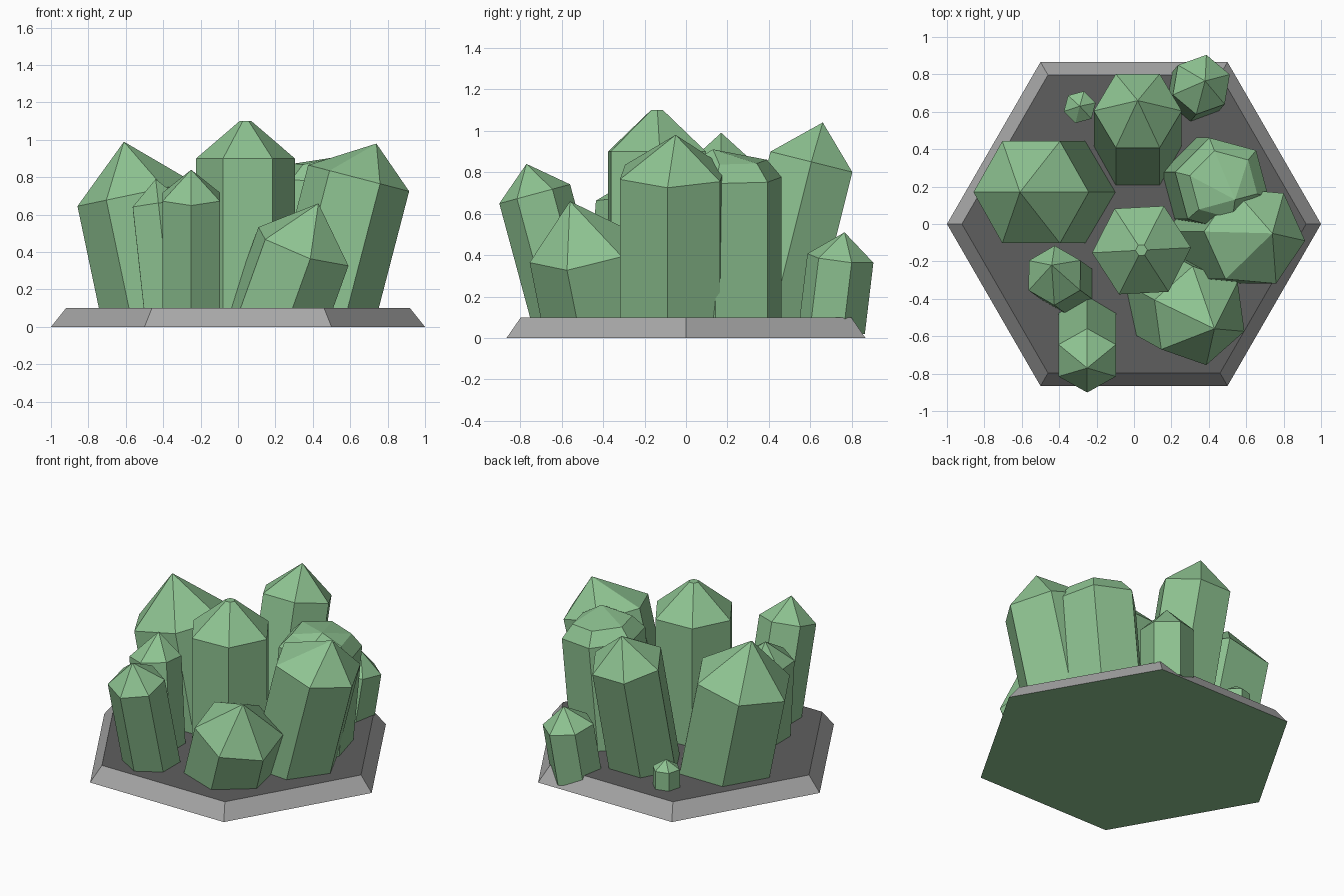
import bpy, bmesh, math
from mathutils import Vector, Matrix

cube = bpy.data.objects.get("Cube")
if cube:
    bpy.data.objects.remove(cube)


def material(name, rgb):
    m = bpy.data.materials.new(name)
    m.use_nodes = True
    col = (*rgb, 1)
    m.diffuse_color = col
    m.node_tree.nodes["Principled BSDF"].inputs["Base Color"].default_value = col
    return m


GREEN = material("crystal green", (0.27, 0.545, 0.284))
RIM = material("rim grey", (0.39, 0.39, 0.39))
FLOOR = material("floor dark grey", (0.114, 0.114, 0.114))


def finish(name, bm, mats):
    bmesh.ops.recalc_face_normals(bm, faces=bm.faces)
    me = bpy.data.meshes.new(name)
    bm.to_mesh(me)
    bm.free()
    for m in mats:
        me.materials.append(m)
    ob = bpy.data.objects.new(name, me)
    bpy.context.collection.objects.link(ob)
    return ob


def bridge(bm, low, high):
    n = len(low)
    for i in range(n):
        bm.faces.new((low[i], low[(i + 1) % n], high[(i + 1) % n], high[i]))


def crystal(name, shoulder, radius, tip, lean=(0, 0), phase=0, cap=None, foot=0.02):
    """Six-sided leaning prism; cap = (radius scale, rise) adds a blunt upper ring."""
    bm = bmesh.new()
    axis = Vector((lean[0], lean[1], 1))
    turn = Vector((0, 0, 1)).rotation_difference(axis.normalized()).to_matrix()

    def ring(centre, r):
        pts = []
        for i in range(6):
            a = math.radians(phase + 60 * i)
            pts.append(Vector(centre) + turn @ Vector((r * math.cos(a), r * math.sin(a), 0)))
        return pts

    top_pts = ring(shoulder, radius)
    # slide the shoulder ring down the axis to a level foot
    low = [bm.verts.new(p - axis * (p.z - foot)) for p in top_pts]
    top = [bm.verts.new(p) for p in top_pts]
    bm.faces.new(low[::-1])
    bridge(bm, low, top)
    if cap:
        upper = [bm.verts.new(p) for p in ring(Vector(shoulder) + axis * cap[1], radius * cap[0])]
        bridge(bm, top, upper)
        top = upper
    if tip is None:
        bm.faces.new(top)
    else:
        apex = bm.verts.new(tip)
        for i in range(6):
            bm.faces.new((top[i], top[(i + 1) % 6], apex))
    return finish(name, bm, [GREEN])


# Hexagonal base with sloping rim, dark floor and green underside
bm = bmesh.new()
bmesh.ops.create_cone(bm, cap_ends=True, segments=6, radius1=1, radius2=0.92, depth=0.1,
                      matrix=Matrix.Translation((0, 0, 0.05)) @ Matrix.Rotation(math.radians(30), 4, 'Z'))
if max(v.co.x for v in bm.verts) < 0.95:
    bmesh.ops.rotate(bm, verts=bm.verts, matrix=Matrix.Rotation(math.radians(30), 3, 'Z'))
bm.normal_update()
for f in bm.faces:
    f.material_index = 1 if f.normal.z > 0.9 else 2 if f.normal.z < -0.9 else 0
finish("base", bm, [RIM, FLOOR, GREEN])

# Large crystals
crystal("centre_crystal", (0.04, -0.14, 0.9), 0.265, None, phase=3, cap=(0.12, 0.2))
crystal("right_crystal", (-0.55, 0.17, 0.71), 0.315, (-0.61, 0.17, 0.99), (-0.21, 0))
crystal("back_crystal", (0.02, 0.605, 0.85), 0.235, (0.02, 0.66, 1.04), (0, 0.25))
crystal("left_crystal", (0.645, -0.065, 0.795), 0.28, (0.74, -0.05, 0.98), (0.26, 0), -5)
crystal("left_blunt_crystal", (0.47, 0.21, 0.77), 0.26, (0.54, 0.13, 0.91), (0.1, 0), 45, (0.72, 0.085))
crystal("front_crystal", (0.35, -0.49, 0.43), 0.275, (0.43, -0.56, 0.66), (0.36, -0.2), 40)

# Small crystals
crystal("front_right_inner_crystal", (-0.425, -0.275, 0.65), 0.16, (-0.44, -0.22, 0.79), (-0.11, 0.08), 30)
crystal("front_right_outer_crystal", (-0.25, -0.73, 0.695), 0.177, (-0.25, -0.77, 0.84), (0, -0.27), 30)
crystal("back_left_crystal", (0.36, 0.745, 0.385), 0.163, (0.38, 0.765, 0.51), (0.1, 0.12), 20)
crystal("tiny_crystal", (-0.29, 0.625, 0.22), 0.088, (-0.29, 0.63, 0.28), phase=15)
